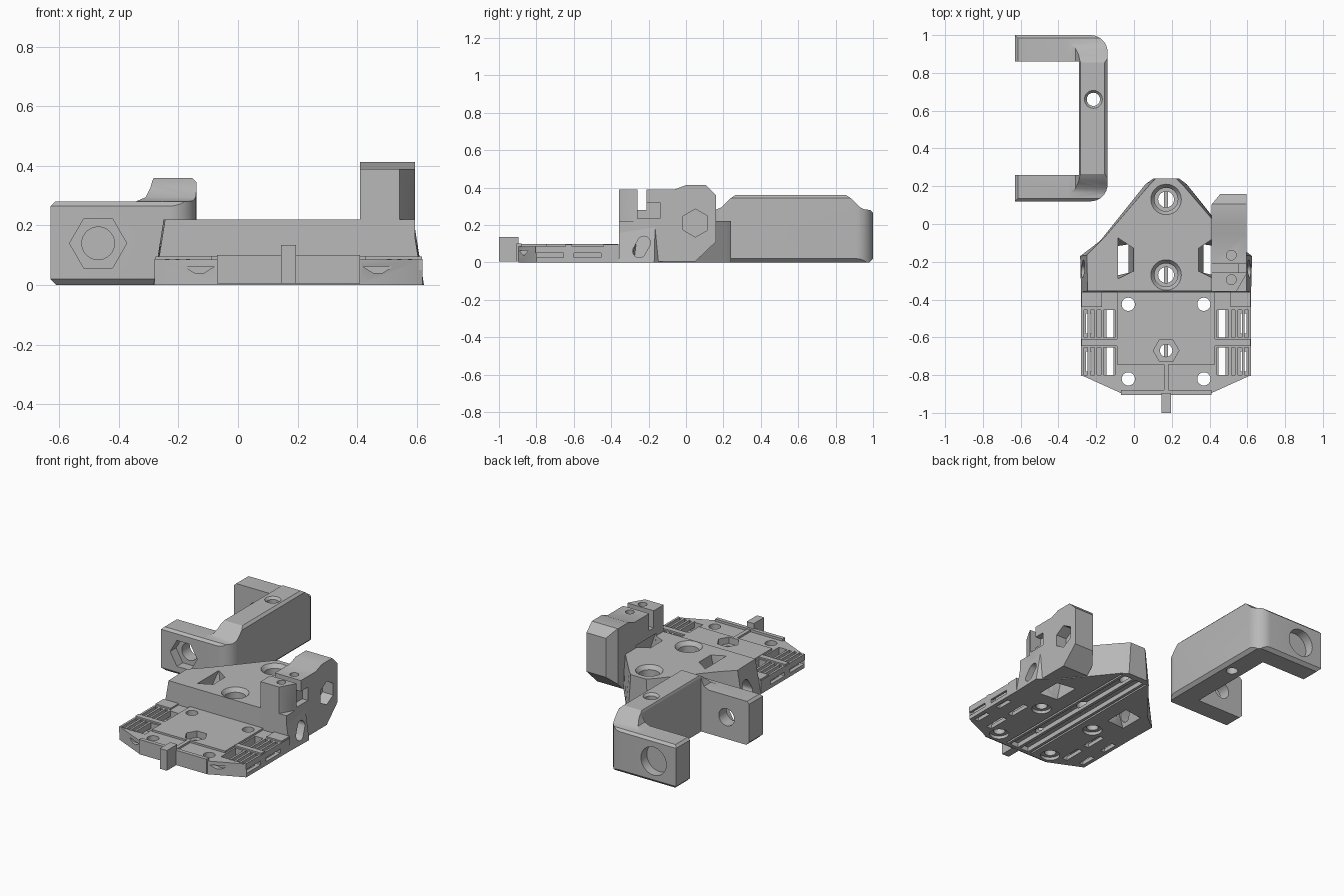
import bpy, bmesh, math

if "Cube" in bpy.data.objects:
    bpy.data.objects.remove(bpy.data.objects["Cube"])

grey = bpy.data.materials.new("mid grey")
grey.diffuse_color = (0.48, 0.48, 0.48, 1)
grey.use_nodes = True
grey.node_tree.nodes["Principled BSDF"].inputs["Base Color"].default_value = grey.diffuse_color
CX = 0.17          # symmetry line of the carriage body
cutters = []


def loft(name, low, high, a, b, axis="z"):
    """Solid between two matching outlines placed at a and b along an axis."""
    place = {"z": lambda p, t: (p[0], p[1], t),
             "x": lambda p, t: (t, p[0], p[1]),
             "y": lambda p, t: (p[0], t, p[1])}[axis]
    bm = bmesh.new()
    v0 = [bm.verts.new(place(p, a)) for p in low]
    v1 = [bm.verts.new(place(p, b)) for p in high]
    bm.faces.new(v0)
    bm.faces.new(v1)
    n = len(low)
    for i in range(n):
        j = (i + 1) % n
        bm.faces.new((v0[i], v0[j], v1[j], v1[i]))
    bmesh.ops.recalc_face_normals(bm, faces=bm.faces)
    mesh = bpy.data.meshes.new(name)
    bm.to_mesh(mesh)
    bm.free()
    mesh.materials.append(grey)
    ob = bpy.data.objects.new(name, mesh)
    bpy.context.collection.objects.link(ob)
    return ob


def prism(name, pts, a, b, axis="z"):
    return loft(name, pts, pts, a, b, axis)


def rect(x0, y0, x1, y1):
    return [(x0, y0), (x1, y0), (x1, y1), (x0, y1)]


def ring(u, v, r, n=32, start=0.0):
    return [(u + r * math.cos(start + 2 * math.pi * i / n),
             v + r * math.sin(start + 2 * math.pi * i / n)) for i in range(n)]


def arc(u, v, r, a0, a1, n=8):
    return [(u + r * math.cos(math.radians(a0 + (a1 - a0) * i / n)),
             v + r * math.sin(math.radians(a0 + (a1 - a0) * i / n))) for i in range(n + 1)]


def flip(pts):
    return [(2 * CX - x, y) for x, y in pts]


def cutter(low, a, b, axis="z", high=None):
    ob = loft("cutter", low, high or low, a, b, axis)
    ob.hide_render = True
    cutters.append(ob)
    return ob


def boolean(ob, tools, mode="DIFFERENCE"):
    bpy.context.view_layer.objects.active = ob
    for tool in tools:
        m = ob.modifiers.new("cut", "BOOLEAN")
        m.operation, m.solver, m.object = mode, "EXACT", tool
        bpy.ops.object.modifier_apply(modifier=m.name)


# C-shaped bracket with rounded outer corners, trimmed by its two side profiles
outline = ([(-0.63, 0.12)] + arc(-0.23, 0.21, 0.09, -90, 0) + arc(-0.23, 0.91, 0.09, 0, 90)
           + [(-0.63, 1.0), (-0.63, 0.86), (-0.29, 0.86), (-0.29, 0.26), (-0.63, 0.26)])
bracket = prism("c_bracket", outline, -0.05, 0.45)
rise = [(0.11, 0.255), (0.135, 0.28), (0.165, 0.283), (0.19, 0.295), (0.235, 0.34), (0.265, 0.36)]
side = [(0.14, 0), (0.11, 0.03)] + rise
side += [(1.12 - y, z) for y, z in reversed(side)]
front = [(-0.59, -0.02), (-0.64, 0.03), (-0.64, 0.255), (-0.615, 0.28), (-0.345, 0.28),
         (-0.31, 0.295), (-0.295, 0.325), (-0.288, 0.35), (-0.278, 0.37), (-0.25, 0.40),
         (-0.195, 0.40), (-0.13, 0.335), (-0.13, 0.03), (-0.18, -0.02)]
boolean(bracket, [cutter(side, -0.8, 0.1, "x"), cutter(front, 0.0, 1.2, "y")], "INTERSECT")
boolean(bracket, [
    cutter(ring(-0.47, 0.14, 0.055), 0.0, 1.2, "y"),            # cross bolt
    cutter(ring(-0.47, 0.14, 0.096, 6), 0.05, 0.18, "y"),       # nut pocket
    cutter(ring(-0.47, 0.14, 0.09), 0.94, 1.1, "y"),            # bolt head pocket
    cutter(ring(-0.215, 0.66, 0.035), -0.1, 0.5),               # spine screw
    cutter(ring(-0.215, 0.66, 0.035), 0.345, 0.375, "z", ring(-0.215, 0.66, 0.06))])

# Shared cutters of the carriage body
bores = []
for y in (0.13, -0.27):
    bores += [cutter(ring(CX, y, 0.042), 0.022, 0.3),
              cutter(ring(CX, y, 0.062), 0.10, 0.3),
              cutter(ring(CX, y, 0.062), 0.195, 0.235, "z", ring(CX, y, 0.092))]
rails = [cutter(rect(x0, -0.87, x0 + 0.06, 0.2), -0.05, 0.03) for x0 in (0.10, 0.18)]
grooves = [cutter(rect(x0, -0.87, x0 + 0.012, 0.2), -0.05, 0.012) for x0 in (0.07, 0.258)]
win_low = [(-0.16, -0.29), (-0.03, -0.28), (-0.03, -0.11), (-0.16, -0.13)]
win_top = [(-0.08, -0.29), (0.0, -0.25), (0.0, -0.13), (-0.08, -0.07)]
windows = [cutter(f(win_low), -0.01, 0.235, "z", f(win_top)) for f in (list, flip)]
slot = arc(-0.225, 0.105, 0.035, -20, 160) + arc(-0.25, 0.06, 0.035, 160, 340)
slots = [cutter(slot, a, b, "x") for a, b in ((-0.4, -0.1), (0.44, 0.8))]

# Main raised block
half_low = [(-0.28, -0.36), (-0.285, -0.17), (-0.18, -0.09), (0.06, 0.21), (0.10, 0.24)]
half_top = [(-0.245, -0.355), (-0.25, -0.165), (-0.16, -0.075), (0.08, 0.205), (0.115, 0.24)]
block = loft("main_block", half_low + flip(half_low)[::-1], half_top + flip(half_top)[::-1], 0, 0.22)
boolean(block, bores + rails + grooves + windows + slots)

# Side tower with clamp slot
tower = prism("side_tower", [(-0.358, 0.005), (0.05, 0.005), (0.16, 0.11), (0.16, 0.36), (0.105, 0.413),
                             (0.0, 0.413), (-0.06, 0.39), (-0.358, 0.39)], 0.41, 0.595, "x")
boolean(tower, [
    cutter([(0.40, 0.09), (0.40, 0.2), (0.47, 0.2), (0.47, 0.175)], -0.1, 0.5),     # rear corner
    cutter([(0.535, -0.37), (0.61, -0.37), (0.61, -0.24)], 0.22, 0.5),              # front corner
    cutter(rect(0.3, -0.258, 0.7, -0.212), 0.28, 0.5),                              # clamp gap
    cutter(rect(0.555, -0.258, 0.7, -0.14), 0.235, 0.32),                           # side relief
    cutter(ring(0.515, -0.295, 0.026), 0.2, 0.5),
    cutter(ring(0.515, -0.165, 0.026), 0.2, 0.5),
    cutter(ring(0.05, 0.21, 0.075, 6, math.pi / 6), 0.52, 0.7, "x"),                # nut pocket
    windows[1], slots[1]])

# Front plate with tapered nose
nose = [(-0.28, -0.36), (-0.28, -0.80), (-0.07, -0.895)]
plate = prism("front_plate", nose + flip(nose)[::-1], 0, 0.085)
panel = prism("centre_panel", rect(-0.09, -0.745, 0.43, -0.36), 0.07, 0.097)
rows = ((-0.6, -0.455), (-0.8, -0.655))
pockets = []
for y0, y1 in rows:
    for f in (list, flip):
        pockets += [cutter(f(rect(-0.3, y0, -0.1, y1)), 0.025, 0.2),
                    cutter(f(rect(-0.145, y0, -0.108, y1)), -0.1, 0.1),
                    cutter(f(rect(-0.255, y0 + 0.02, -0.225, y1 - 0.02)), -0.1, 0.1)]
screws, heads = [], []
for x in (-0.03, 0.37):
    for y in (-0.425, -0.82):
        screws.append(cutter(ring(x, y, 0.035), -0.1, 0.3))
        heads.append(cutter(ring(x, y, 0.058), -0.1, 0.02))
nut = [cutter(ring(CX, -0.67, 0.068, 6), 0.055, 0.3), cutter(ring(CX, -0.67, 0.033), 0.022, 0.3)]
notch = [(-0.18, 0.062), (-0.08, 0.062), (-0.115, 0.04), (-0.145, 0.04)]
notches = [cutter(f(notch), -0.95, -0.845, "y") for f in (list, flip)]
boolean(plate, pockets + screws + heads + nut + rails + grooves + notches)
boolean(panel, screws + nut)

# Nose lip, side lips and locating tab
prism("nose_lip", rect(-0.07, -0.905, 0.41, -0.88), 0.005, 0.1)
prism("locating_tab", rect(CX - 0.025, -1.0, CX + 0.025, -0.895), 0.005, 0.135)
prism("tab_root", rect(CX - 0.012, -0.9, CX + 0.012, -0.745), 0.07, 0.097)

# Cable grip ribs bridging the pockets
for y0, y1 in rows:
    for i in range(4):
        x = -0.28 + 0.035 * i
        for f in (list, flip):
            prism("grip_rib", f(rect(x, y0 - 0.005, x + 0.014, y1 + 0.005)), 0.05, 0.088)
# Raised bars beside the grip pockets
for f in (list, flip):
    prism("grip_bar", f(rect(-0.278, -0.645, -0.09, -0.61)), 0.07, 0.095)
    prism("rear_lip", f(rect(-0.278, -0.44, -0.17, -0.36)), 0.07, 0.095)

for ob in cutters:
    bpy.data.objects.remove(ob)

# Smooth the round holes and corners, keep edges sharp
bpy.ops.object.select_all(action="DESELECT")
for ob in bpy.context.scene.objects:
    ob.select_set(True)
    bpy.context.view_layer.objects.active = ob
bpy.ops.object.shade_smooth_by_angle(angle=math.radians(30))
